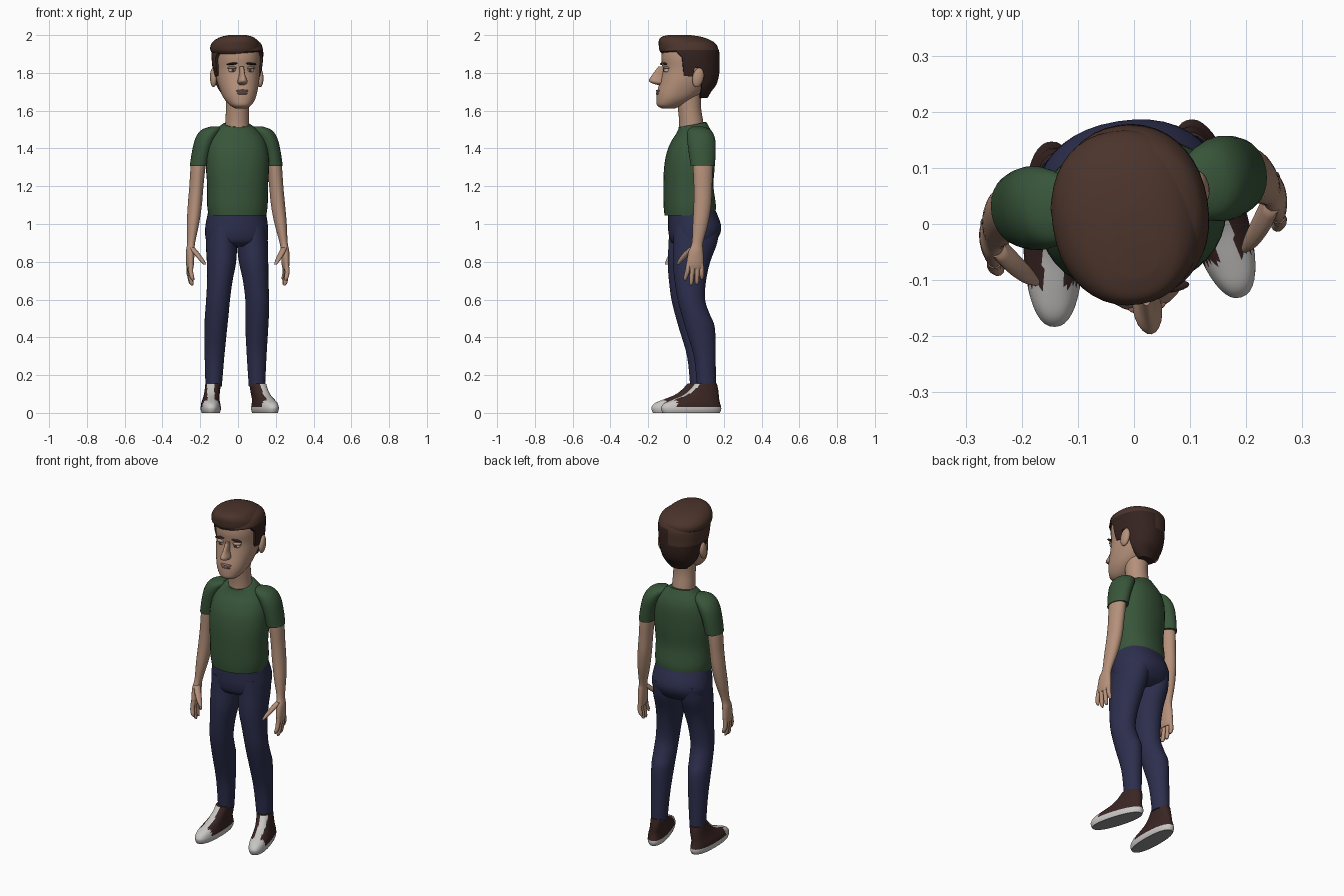
import bpy, bmesh, math
from mathutils import Matrix, Vector

COLOURS = {
    "skin": (.46, .28, .195), "shirt_green": (.04, .092, .042), "trouser_navy": (.026, .028, .075),
    "hair_brown": (.07, .034, .024), "hair_dark": (.036, .017, .014), "shoe_brown": (.042, .019, .017),
    "rubber_white": (.58, .57, .55), "sole_grey": (.28, .28, .28), "lip": (.33, .15, .115),
    "iris": (.04, .055, .035)}
MATS = {}
for n, c in COLOURS.items():
    MATS[n] = bpy.data.materials.new(n)
    MATS[n].diffuse_color = (*c, 1)


def finish(name, bm, mats, rule=None, s=1, xf=None):
    """Colour by rule, place, mirror for side s and make the object."""
    for f in bm.faces:
        f.material_index = rule(f.calc_center_median()) if rule else 0
    if xf:
        bm.transform(xf)
    if s < 0:
        bm.transform(Matrix.Diagonal((-1, 1, 1, 1)))
    bmesh.ops.recalc_face_normals(bm, faces=bm.faces)
    me = bpy.data.meshes.new(name)
    bm.to_mesh(me)
    bm.free()
    for m in mats:
        me.materials.append(MATS[m])
    ob = bpy.data.objects.new(name, me)
    bpy.context.collection.objects.link(ob)
    return ob


def loft(name, rings, mats, sub=4, seg=28, e=2.0, tilt=0, **kw):
    """Smooth skin over horizontal rings (x, y, z, rx, ry)."""
    R = [Vector(r) for r in rings]
    path = []
    for i in range(len(R) - 1):
        a, b = R[i], R[i + 1]
        ma = (b - R[max(i - 1, 0)]) / 2
        mb = (R[min(i + 2, len(R) - 1)] - a) / 2
        for k in range(sub):
            t = k / sub
            path.append(a * (2*t**3 - 3*t*t + 1) + ma * (t**3 - 2*t*t + t)
                        + b * (3*t*t - 2*t**3) + mb * (t**3 - t*t))
    path.append(R[-1])
    bm = bmesh.new()
    loops = []
    for j, (x, y, z, rx, ry) in enumerate(path):
        lp = []
        for k in range(seg):
            a = 2 * math.pi * k / seg
            c, d = math.cos(a), math.sin(a)
            u = math.copysign(abs(c) ** (2 / e), c) * rx
            v = math.copysign(abs(d) ** (2 / e), d) * ry
            lp.append(bm.verts.new((x + u, y + v, z + tilt * v * (j / (len(path) - 1)) ** 4)))
        loops.append(lp)
    for p, q in zip(loops, loops[1:]):
        for k in range(seg):
            n = (k + 1) % seg
            bm.faces.new((p[k], p[n], q[n], q[k]))
    bm.faces.new(loops[0])
    bm.faces.new(loops[-1])
    return finish(name, bm, mats, **kw)


def blob(name, loc, size, mat, s=1, rot=0, axis='X'):
    """Ellipsoid with the given half sizes."""
    bm = bmesh.new()
    bmesh.ops.create_uvsphere(bm, u_segments=18, v_segments=12, radius=1)
    xf = Matrix.Translation(loc) @ Matrix.Rotation(math.radians(rot), 4, axis) @ Matrix.Diagonal((*size, 1))
    return finish(name, bm, [mat], s=s, xf=xf)


# Torso and neck
loft("shirt", [(0, .02, 1.045, .152, .132), (0, .02, 1.1, .16, .137), (0, .013, 1.2, .161, .131),
               (0, .018, 1.3, .167, .132), (0, .026, 1.38, .164, .126), (0, .036, 1.44, .15, .112),
               (0, .042, 1.48, .128, .094), (0, .04, 1.51, .098, .079), (0, .035, 1.527, .074, .073)],
     ["shirt_green"], seg=40, e=2.2, tilt=.18)
loft("neck", [(0, .03, 1.47, .066, .068), (0, .028, 1.54, .063, .064), (0, .018, 1.62, .061, .062),
              (0, .015, 1.72, .065, .07)], ["skin"])

# Trousers: seat, then legs
loft("trouser_seat", [(0, .03, 1.08, .15, .122), (0, .045, 1.0, .164, .138), (0, .045, .95, .167, .135),
                      (0, .037, .905, .16, .112), (0, .035, .88, .125, .07)], ["trouser_navy"], seg=40, e=2.2)


def shoe_colour(c):
    if c.z < .003:
        return 2
    if c.z < .03 or c.y < -.088:
        return 1
    return 1 if abs(c.x) < .019 and c.y < .045 else 0


for s, side in ((1, "left"), (-1, "right")):
    loft(side + "_trouser_leg", [
        (.08, .045, .99, .075, .122), (.083, .037, .9, .081, .117), (.086, .016, .8, .077, .1),
        (.096, .008, .7, .067, .084), (.105, .012, .6, .063, .073), (.108, .035, .52, .062, .076),
        (.11, .058, .45, .06, .079), (.113, .082, .3, .052, .058), (.116, .092, .14, .043, .051)],
        ["trouser_navy"], s=s)

    # Shoe: rubber sole and toe cap, dark upper, pale laces
    foot = Matrix.Translation((.146, 0, 0)) @ Matrix.Rotation(math.radians(8), 4, 'Z')
    loft(side + "_shoe", [
        (0, .005, 0, .048, .157), (0, .005, .016, .053, .164), (0, .005, .032, .053, .164),
        (0, .011, .052, .05, .152), (-.002, .032, .072, .045, .127), (-.006, .06, .095, .042, .098),
        (-.01, .078, .122, .041, .078), (-.014, .09, .155, .041, .06)],
        ["shoe_brown", "rubber_white", "sole_grey"], seg=44, e=2.3, rule=shoe_colour, s=s, xf=foot)

    # Sleeve, arm, palm
    loft(side + "_sleeve", [
        (.118, .045, 1.515, .025, .03), (.138, .05, 1.496, .052, .062), (.165, .055, 1.45, .055, .075),
        (.187, .057, 1.38, .05, .072), (.2, .058, 1.308, .048, .065)], ["shirt_green"], s=s)
    loft(side + "_arm", [
        (.19, .057, 1.4, .04, .052), (.205, .058, 1.3, .039, .053), (.214, .057, 1.2, .037, .049),
        (.223, .053, 1.1, .037, .047), (.235, .04, 1.0, .032, .041), (.248, .022, .9, .021, .03),
        (.254, .013, .855, .022, .039), (.256, .008, .79, .02, .046), (.256, .007, .762, .014, .042)],
        ["skin"], s=s)
    # Fingers and thumb
    for i, (y0, y1, zt) in enumerate(((-.027, -.043, .7), (-.004, -.012, .675), (.019, .018, .68), (.041, .045, .705))):
        loft(f"{side}_finger_{i + 1}", [
            (.256, y0, .79, .013, .013), (.258, (y0 + y1) / 2, .745, .0125, .0125),
            (.252, y1, zt + .015, .011, .011), (.247, y1, zt, .005, .005)], ["skin"], seg=10, sub=3, s=s)
    loft(side + "_thumb", [
        (.248, .0, .875, .016, .022), (.228, -.03, .845, .017, .021), (.205, -.058, .81, .014, .016),
        (.189, -.074, .785, .007, .008)], ["skin"], seg=12, sub=3, s=s)

    # Ear, eye, iris, eyebrow
    blob(side + "_ear", (.125, .045, 1.775), (.018, .03, .052), "skin", s, -12)
    blob(side + "_eye", (.047, -.108, 1.815), (.021, .019, .013), "rubber_white", s)
    blob(side + "_iris", (.046, -.122, 1.815), (.009, .008, .009), "iris", s)
    blob(side + "_upper_lid", (.047, -.108, 1.826), (.026, .022, .009), "skin", s)
    blob(side + "_eyebrow", (.05, -.121, 1.848), (.031, .01, .006), "hair_dark", s, 6, 'Y')

# Head, nose, mouth
loft("head", [(0, -.095, 1.612, .03, .035), (0, -.088, 1.628, .055, .066), (0, -.06, 1.66, .08, .097),
              (0, -.032, 1.70, .096, .121), (0, .0, 1.76, .111, .137), (0, .015, 1.82, .116, .14),
              (0, .02, 1.88, .12, .15), (0, .02, 1.93, .112, .14), (0, .02, 1.96, .08, .1)],
     ["skin"], seg=40, e=2.2)
loft("nose", [(0, -.135, 1.735, .01, .012), (0, -.147, 1.745, .024, .035), (0, -.153, 1.76, .025, .046),
              (0, -.141, 1.79, .015, .04), (0, -.125, 1.835, .011, .022)], ["skin"], seg=20)
blob("upper_lip", (0, -.148, 1.705), (.034, .013, .006), "lip")
blob("teeth", (0, -.148, 1.698), (.026, .012, .005), "rubber_white")
blob("lower_lip", (0, -.147, 1.69), (.03, .014, .006), "lip")

# Hair: cropped sides cut around the face and ears, swept top above
sides = loft("hair_sides", [
    (0, .085, 1.668, .05, .03), (0, .075, 1.70, .083, .058), (0, .05, 1.74, .108, .112),
    (0, .03, 1.80, .125, .147), (0, .022, 1.86, .134, .156), (0, .02, 1.92, .135, .154),
    (.005, .02, 1.96, .115, .125), (.005, .015, 1.98, .08, .08)],
    ["hair_dark", "hair_brown"], seg=40, e=2.15,
    rule=lambda c: int(c.z > (1.92 if c.x > .03 else 1.83)))
outline = [(-.3, 1.5), (-.3, 1.905), (-.07, 1.915), (-.04, 1.88), (-.03, 1.785), (.018, 1.78),
           (.025, 1.825), (.06, 1.825), (.068, 1.72), (.06, 1.5)]
bm = bmesh.new()
face = bm.faces.new([bm.verts.new((-.3, y, z)) for y, z in outline])
ext = bmesh.ops.extrude_face_region(bm, geom=[face])
bmesh.ops.translate(bm, vec=(.6, 0, 0), verts=[v for v in ext["geom"] if isinstance(v, bmesh.types.BMVert)])
cutter = finish("hair_cutter", bm, ["hair_dark"])
mod = sides.modifiers.new("face_opening", 'BOOLEAN')
mod.operation, mod.object, mod.solver = 'DIFFERENCE', cutter, 'EXACT'
bpy.context.view_layer.objects.active = sides
bpy.ops.object.modifier_apply(modifier=mod.name)
bpy.data.objects.remove(cutter)
loft("hair_top", [(-.01, .015, 1.9, .118, .14), (-.012, .015, 1.918, .13, .153), (-.012, .012, 1.945, .13, .154),
                  (-.012, -.002, 1.97, .115, .14), (-.01, -.022, 1.99, .085, .108),
                  (-.008, -.035, 2.0, .045, .06)], ["hair_brown"], seg=40, e=2.2)

# Whole figure turned slightly, shaded smooth
turn = Matrix.Rotation(math.radians(9), 4, 'Z')
for ob in bpy.context.scene.objects:
    ob.data.transform(turn)
    ob.select_set(True)
bpy.context.view_layer.objects.active = sides
bpy.ops.object.shade_smooth_by_angle(angle=math.radians(45))
